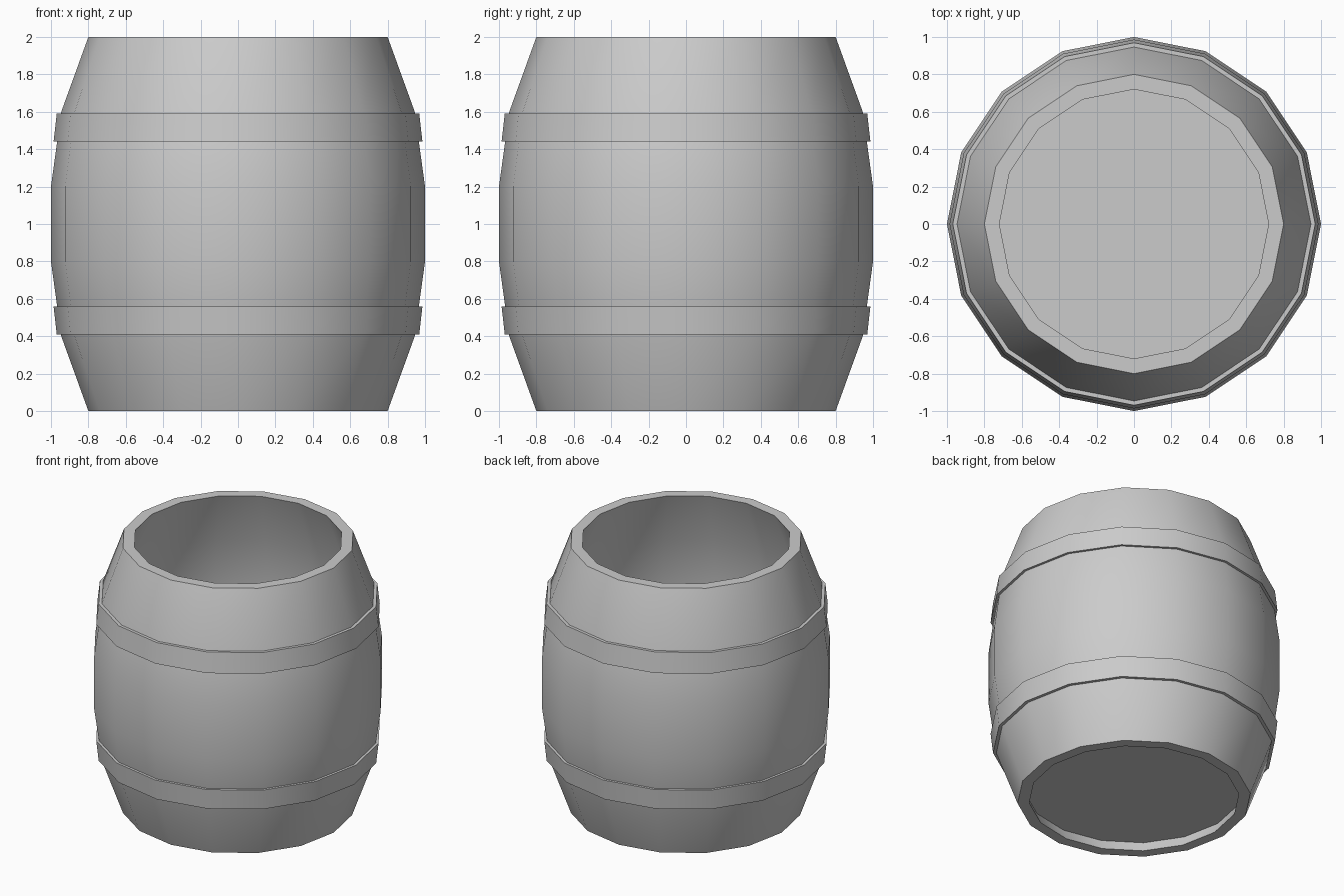
import bpy, bmesh
from math import cos, sin, pi, radians

if "Cube" in bpy.data.objects:
    bpy.data.objects.remove(bpy.data.objects["Cube"])

SIDES = 16


def revolve(name, profile):
    """Spin a closed (radius, z) profile about z; radius 0 becomes a pole."""
    bm = bmesh.new()
    rings = []
    for r, z in profile:
        if r == 0:
            rings.append([bm.verts.new((0, 0, z))] * SIDES)
        else:
            rings.append([bm.verts.new((r * cos(2 * pi * i / SIDES), r * sin(2 * pi * i / SIDES), z))
                          for i in range(SIDES)])
    for k, a in enumerate(rings):
        b = rings[(k + 1) % len(rings)]
        for i in range(SIDES):
            j = (i + 1) % SIDES
            corners = list(dict.fromkeys([a[i], a[j], b[j], b[i]]))
            if len(corners) > 2:
                bm.faces.new(corners)
    bmesh.ops.recalc_face_normals(bm, faces=bm.faces)
    mesh = bpy.data.meshes.new(name)
    bm.to_mesh(mesh)
    bm.free()
    obj = bpy.data.objects.new(name, mesh)
    bpy.context.collection.objects.link(obj)
    bpy.ops.object.select_all(action='DESELECT')
    obj.select_set(True)
    bpy.context.view_layer.objects.active = obj
    bpy.ops.object.shade_smooth_by_angle(angle=radians(30))
    return obj


# Hollow stave wall: bulging outside, inside follows 0.08 in
outer = [(0.8, 0), (0.945, 0.4), (1, 0.8), (1, 1.2), (0.945, 1.6), (0.8, 2)]
inner = [(r - 0.08, z) for r, z in reversed(outer)]
revolve("barrel_wall", outer + inner)

# Floor board, recessed slightly above the bottom rim
revolve("barrel_floor", [(0, 0.08), (0.755, 0.08), (0.775, 0.14), (0, 0.14)])

# Two hoops, mirrored about mid height
hoop = [(0.955, 1.44), (0.986, 1.44), (0.969, 1.592), (0.935, 1.592)]
revolve("upper_hoop", hoop)
revolve("lower_hoop", [(r, 2 - z) for r, z in hoop])
